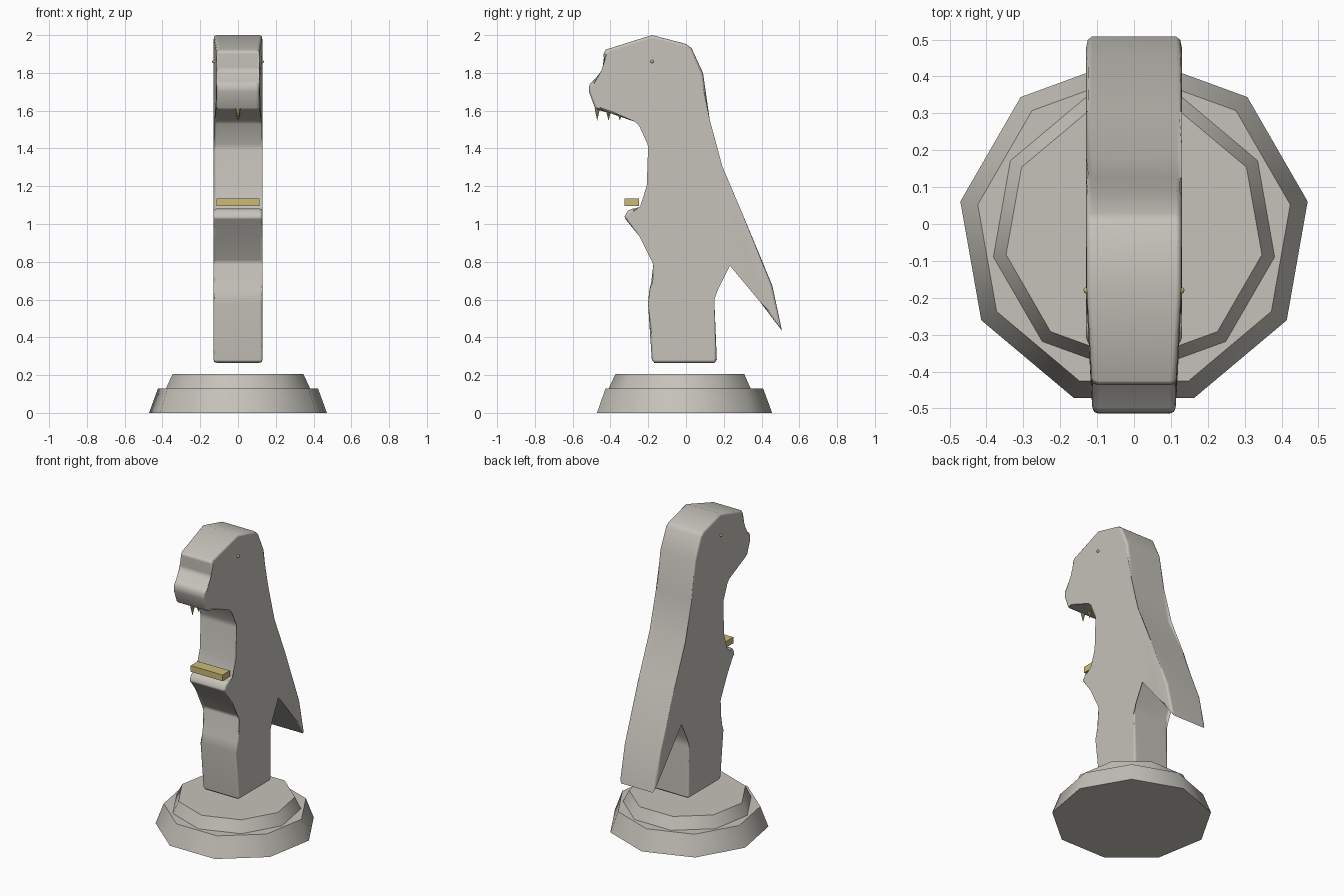
import bpy, bmesh, math
from mathutils import Matrix

if "Cube" in bpy.data.objects:
    bpy.data.objects.remove(bpy.data.objects["Cube"])


def material(name, rgb):
    m = bpy.data.materials.new(name)
    m.use_nodes = True
    m.diffuse_color = (*rgb, 1)
    m.node_tree.nodes["Principled BSDF"].inputs["Base Color"].default_value = (*rgb, 1)
    return m


stone = material("warm grey", (0.56, 0.54, 0.49))
gold = material("dull gold", (0.60, 0.50, 0.18))


def finish(name, bm, mat, smooth=None):
    bmesh.ops.recalc_face_normals(bm, faces=bm.faces)
    mesh = bpy.data.meshes.new(name)
    bm.to_mesh(mesh)
    bm.free()
    mesh.materials.append(mat)
    ob = bpy.data.objects.new(name, mesh)
    bpy.context.collection.objects.link(ob)
    if smooth:
        bpy.ops.object.select_all(action='DESELECT')
        ob.select_set(True)
        bpy.context.view_layer.objects.active = ob
        bpy.ops.object.shade_smooth_by_angle(angle=math.radians(smooth))
    return ob


def cone(name, sides, r_low, r_high, z_low, z_high, mat, y=0, turn=0, smooth=None):
    bm = bmesh.new()
    place = Matrix.Translation((0, y, (z_low + z_high) / 2)) @ Matrix.Rotation(turn, 4, 'Z')
    bmesh.ops.create_cone(bm, cap_ends=True, segments=sides, radius1=r_low,
                          radius2=r_high, depth=z_high - z_low, matrix=place)
    return finish(name, bm, mat, smooth)


# Two-tier nine-sided pedestal, upper tier turned half a step.
# The first corner of a cone lies on +y.
cone("pedestal_lower", 9, 0.478, 0.43, 0, 0.13, stone, -0.022, 0, 45)
cone("pedestal_upper", 9, 0.387, 0.352, 0.13, 0.205, stone, -0.022, math.pi, 45)

# Body side outline (y, z): crown, back, tail, legs, belly, arm, jaw, snout
outline = [
    (-.18, 2.0), (.0, 1.953), (.03, 1.93), (.09, 1.80), (.125, 1.555), (.177, 1.30),
    (.305, 1.04), (.457, .674), (.508, .435), (.39, .59), (.23, .81),
    (.155, .66), (.15, .60), (.163, .28), (.15, .265),
    (-.168, .265), (-.181, .28), (-.201, .58), (-.194, .65), (-.156, .785), (-.166, .81),
    (-.246, .934), (-.32, 1.025), (-.325, 1.04), (-.308, 1.07), (-.28, 1.082),
    (-.245, 1.073), (-.228, 1.085), (-.208, 1.2), (-.185, 1.39), (-.187, 1.425),
    (-.235, 1.53), (-.26, 1.555), (-.46, 1.602), (-.482, 1.615),
    (-.514, 1.70), (-.512, 1.735), (-.497, 1.755), (-.435, 1.80), (-.425, 1.83),
    (-.437, 1.90), (-.425, 1.923),
]


def half_width(y, z):
    # The head narrows towards the snout
    ahead = min(max((-.2 - y) / .25, 0), 1) if z > 1.5 else 0
    return .13 - .017 * ahead


bm = bmesh.new()
sides = []
for s in (1, -1):
    verts = [bm.verts.new((s * half_width(y, z), y, z)) for y, z in outline]
    sides.append(bm.faces.new(verts))
a, b = sides[0].verts[:], sides[1].verts[:]
for i in range(len(a)):
    j = (i + 1) % len(a)
    bm.faces.new((a[i], a[j], b[j], b[i]))
rims = [e for f in sides for e in f.edges]
bmesh.ops.bevel(bm, geom=rims, offset=.016, segments=2, profile=.5,
                affect='EDGES', clamp_overlap=False)
body = finish("body", bm, stone, 50)
normals = body.modifiers.new("flat sides", 'WEIGHTED_NORMAL')
normals.keep_sharp = True

# Row of teeth under the jaw
for i in range(4):
    cone(f"tooth_{i + 1}", 8, 0, .014, 1.548, 1.612 - .012 * i, gold, -.47 + .06 * i)

# Eyes, one on each side of the head
for side, s in (("left", 1), ("right", -1)):
    bm = bmesh.new()
    bmesh.ops.create_uvsphere(bm, u_segments=8, v_segments=6, radius=.009,
                              matrix=Matrix.Translation((s * .128, -.18, 1.86)))
    finish("eye_" + side, bm, gold, 60)

# Bar held above the arm
bm = bmesh.new()
bmesh.ops.create_cube(bm, size=1, matrix=Matrix.Translation((0, -.287, 1.115))
                      @ Matrix.Diagonal((.23, .075, .04, 1)))
finish("held_bar", bm, gold)
